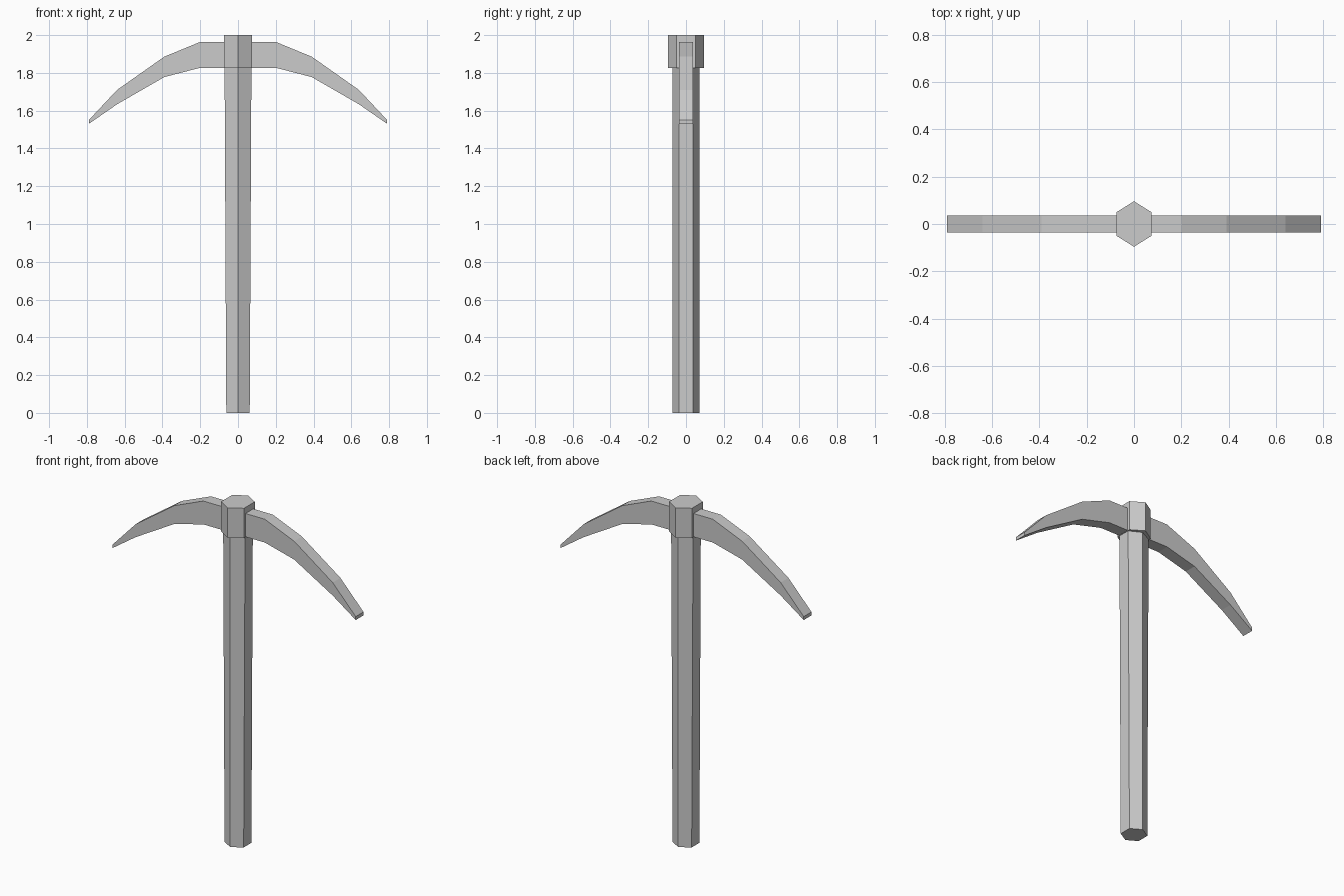
import bpy

if "Cube" in bpy.data.objects:
    bpy.data.objects.remove(bpy.data.objects["Cube"])


def loft(name, rings):
    """Solid from stacked closed rings with equal point counts, capped at both ends."""
    n = len(rings[0])
    verts = [p for ring in rings for p in ring]
    faces = [tuple(reversed(range(n))), tuple(range(len(verts) - n, len(verts)))]
    for r in range(len(rings) - 1):
        a = r * n
        for i in range(n):
            j = (i + 1) % n
            faces.append((a + i, a + j, a + n + j, a + n + i))
    mesh = bpy.data.meshes.new(name)
    mesh.from_pydata(verts, [], faces)
    obj = bpy.data.objects.new(name, mesh)
    bpy.context.collection.objects.link(obj)
    return obj


def hexagon(hx, hy, shoulder, z):
    """Hexagon with points at front and back and flat left and right sides."""
    return [(0, -hy, z), (hx, -shoulder, z), (hx, shoulder, z),
            (0, hy, z), (-hx, shoulder, z), (-hx, -shoulder, z)]


# Six-sided handle, slightly narrower at the foot
loft("handle", [hexagon(0.062, 0.072, 0.036, 0), hexagon(0.071, 0.072, 0.036, 1.83)])

# Six-sided collar on top
loft("head_collar", [hexagon(0.074, 0.096, 0.05, 1.825), hexagon(0.074, 0.096, 0.05, 2.0)])

# Curved double-ended blade: (x, bottom z, top z) stations of the right half, mirrored
half = [(0.2, 1.827, 1.964), (0.39, 1.778, 1.886), (0.64, 1.634, 1.71), (0.79, 1.53, 1.55)]
stations = [(-x, b, t) for x, b, t in reversed(half)] + half
T = 0.036
loft("pick_blade", [[(x, -T, b), (x, T, b), (x, T, t), (x, -T, t)] for x, b, t in stations])
